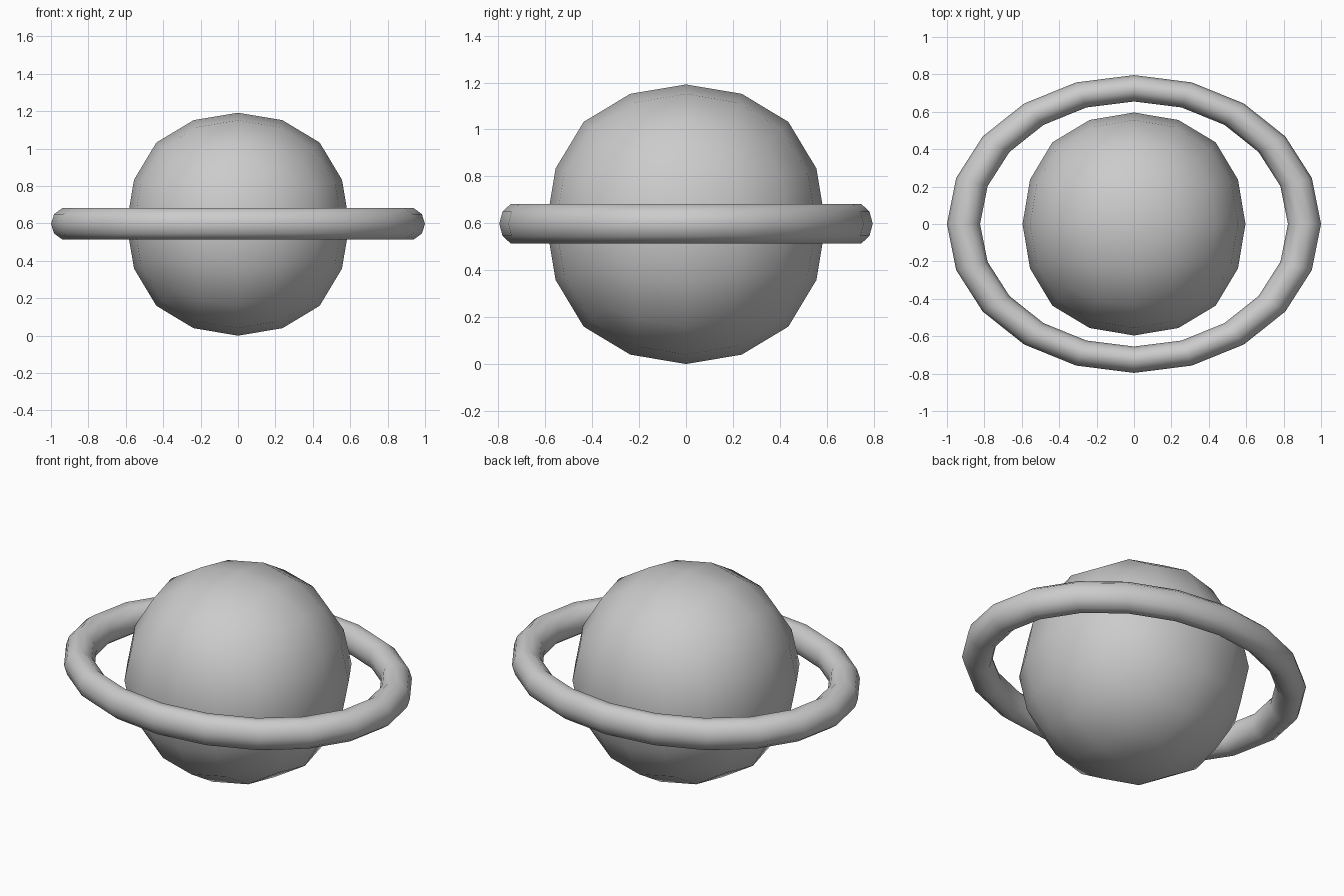
import bpy

if "Cube" in bpy.data.objects:
    bpy.data.objects.remove(bpy.data.objects["Cube"])

CENTRE_Z = 0.596
RADIUS = 0.596

# Ball: a cube rounded by two levels of subdivision
bpy.ops.mesh.primitive_cube_add(size=2, location=(0, 0, CENTRE_Z))
ball = bpy.context.object
ball.name = "planet_ball"
sub = ball.modifiers.new("round", 'SUBSURF')
sub.levels = sub.render_levels = 2
sub.use_limit_surface = False
bpy.ops.object.modifier_apply(modifier=sub.name)

# Bring the face centres of the rounded cube to the measured radius
scale = RADIUS / max(v.co.z for v in ball.data.vertices)
for v in ball.data.vertices:
    v.co *= scale
bpy.ops.object.shade_smooth()

# Ring: a low-poly torus squeezed front to back into an oval
bpy.ops.mesh.primitive_torus_add(
    major_segments=20, minor_segments=10,
    major_radius=0.9115, minor_radius=0.0885,
    location=(0, 0, CENTRE_Z + 0.002))
ring = bpy.context.object
ring.name = "oval_ring"
ring.scale = (1, 0.796, 1)
bpy.ops.object.transform_apply(location=False, rotation=False, scale=True)
bpy.ops.object.shade_smooth()
